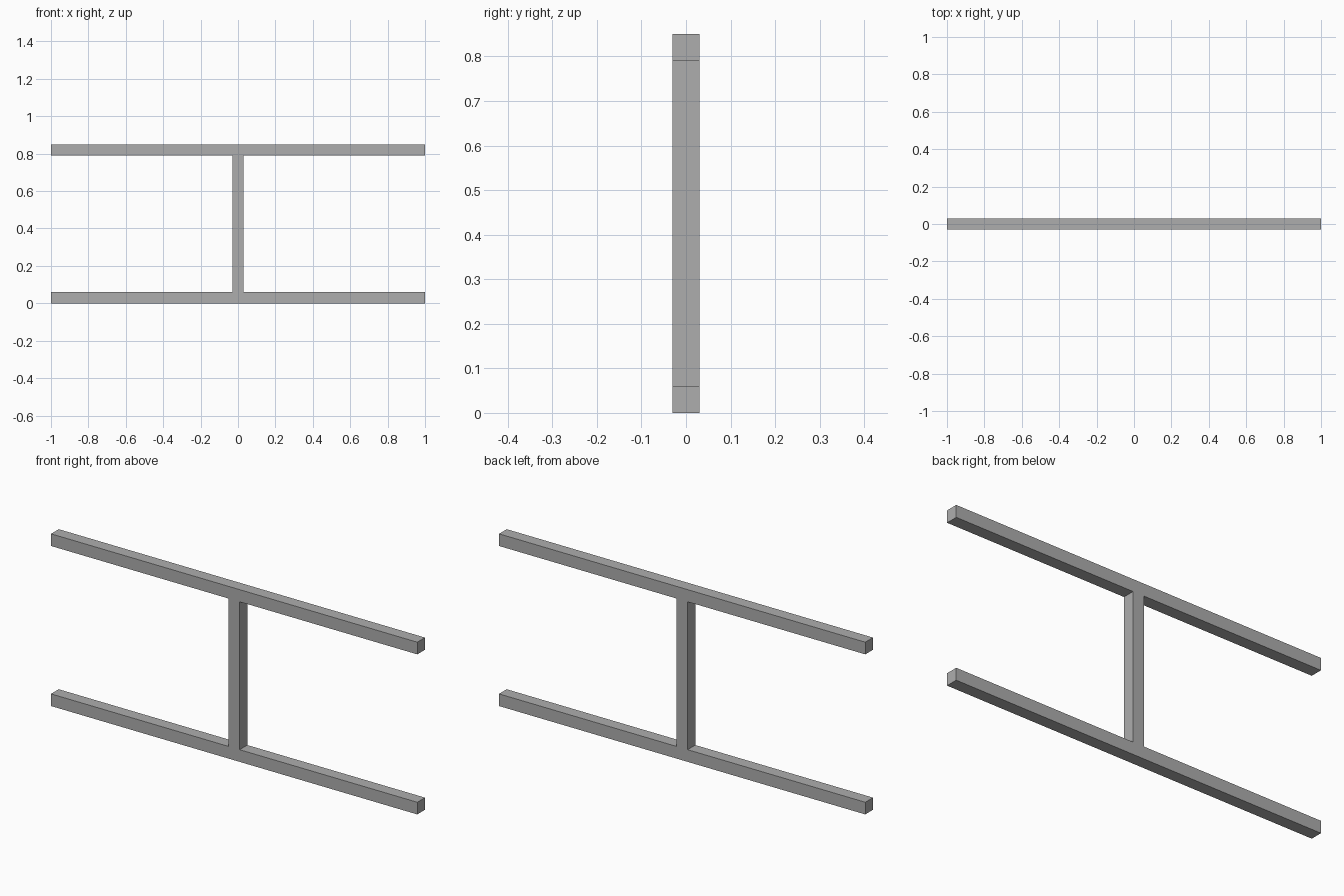
import bpy
import bmesh

cube = bpy.data.objects.get("Cube")
if cube:
    bpy.data.objects.remove(cube, do_unlink=True)

HALF_LENGTH = 1.0
HALF_BAR = 0.03
BAR = 2 * HALF_BAR
HEIGHT = 0.85

# Plain grey
grey = bpy.data.materials.new("plain_grey")
grey.use_nodes = True
colour = (0.42, 0.42, 0.42, 1)
grey.diffuse_color = colour
grey.node_tree.nodes["Principled BSDF"].inputs["Base Color"].default_value = colour

# Outline of two rails joined by a central post: right half, then mirrored
right = [(HALF_LENGTH, 0), (HALF_LENGTH, BAR), (HALF_BAR, BAR),
         (HALF_BAR, HEIGHT - BAR), (HALF_LENGTH, HEIGHT - BAR), (HALF_LENGTH, HEIGHT)]
outline = right + [(-x, z) for x, z in reversed(right)]

# Extrude the outline from front to back as one seamless frame
bm = bmesh.new()
face = bm.faces.new([bm.verts.new((x, -HALF_BAR, z)) for x, z in outline])
extruded = bmesh.ops.extrude_face_region(bm, geom=[face], use_keep_orig=True)
moved = [v for v in extruded["geom"] if isinstance(v, bmesh.types.BMVert)]
bmesh.ops.translate(bm, verts=moved, vec=(0, BAR, 0))
bmesh.ops.recalc_face_normals(bm, faces=bm.faces)

mesh = bpy.data.meshes.new("rails_and_post")
bm.to_mesh(mesh)
bm.free()
mesh.materials.append(grey)
frame = bpy.data.objects.new("rails_and_post", mesh)
bpy.context.collection.objects.link(frame)
